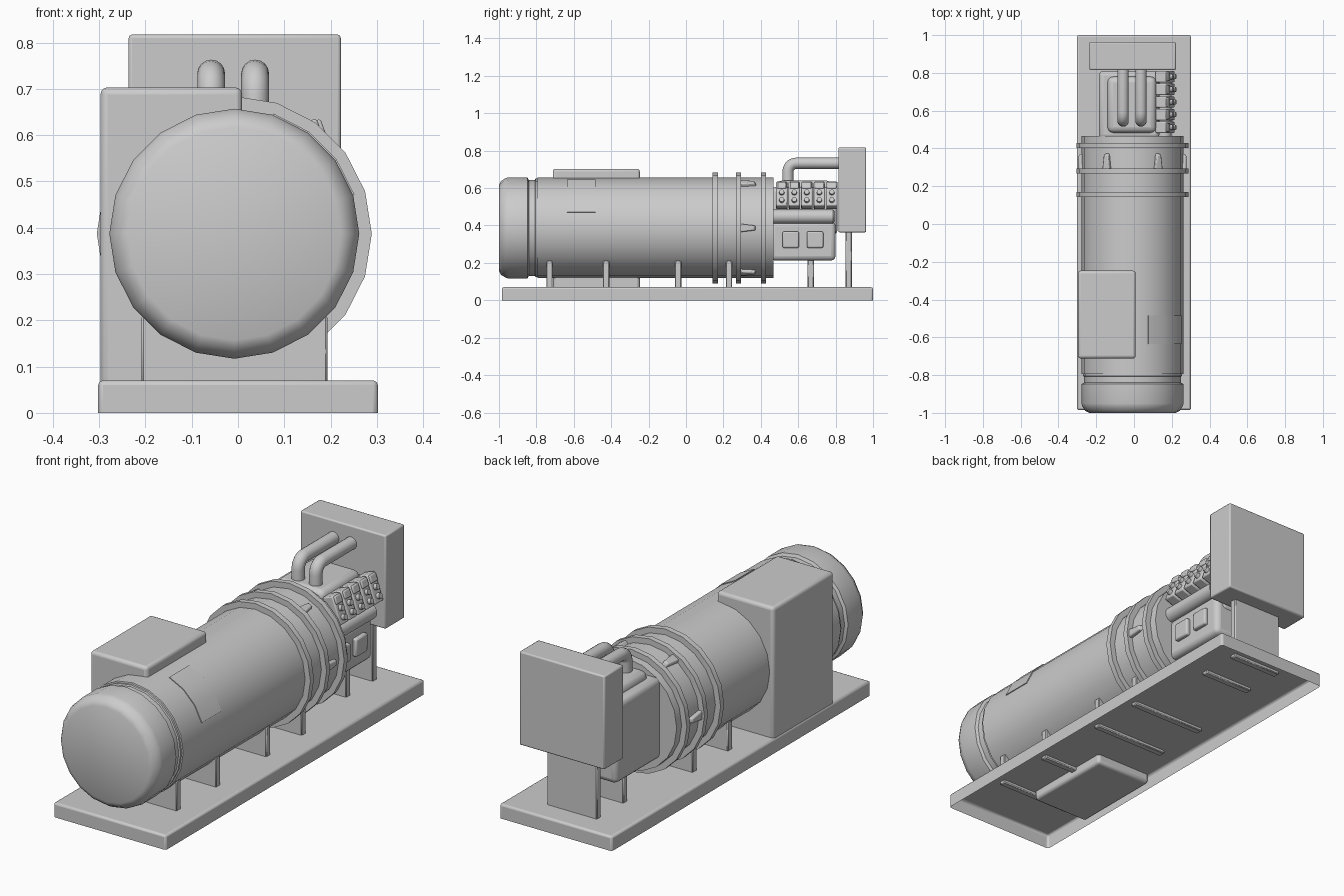
import bpy, bmesh
from math import sin, cos, pi, radians
from mathutils import Matrix, Vector

if "Cube" in bpy.data.objects:
    bpy.data.objects.remove(bpy.data.objects["Cube"])

CX, CZ = -0.008, 0.387      # tank axis
SIDES = 20


def finish(name, bm, bevel=0, seg=2, recalc=True):
    if recalc:
        bmesh.ops.recalc_face_normals(bm, faces=bm.faces[:])
    me = bpy.data.meshes.new(name)
    bm.to_mesh(me)
    bm.free()
    ob = bpy.data.objects.new(name, me)
    bpy.context.collection.objects.link(ob)
    if bevel:
        m = ob.modifiers.new("bevel", 'BEVEL')
        m.width, m.segments, m.limit_method = bevel, seg, 'ANGLE'
    bpy.ops.object.select_all(action='DESELECT')
    ob.select_set(True)
    bpy.context.view_layer.objects.active = ob
    bpy.ops.object.shade_smooth_by_angle(angle=radians(32))
    return ob


def box(name, x, y, z, bevel=0, seg=2, open_bottom=False, matrix=None):
    bm = bmesh.new()
    bmesh.ops.create_cube(bm, size=1)
    for v in bm.verts:
        for i, r in enumerate((x, y, z)):
            v.co[i] = (r[0] + r[1]) / 2 + v.co[i] * (r[1] - r[0])
    if open_bottom:
        bm.normal_update()
        low = [f for f in bm.faces if f.normal.z < -0.9]
        bmesh.ops.delete(bm, geom=low, context='FACES_ONLY')
    if matrix:
        bm.transform(matrix)
    return finish(name, bm, bevel, seg, not open_bottom)


def lathe(name, profile, cx=CX, cz=CZ, sides=SIDES, bevel=0):
    """Closed solid turned about the y direction; profile is (y, radius)."""
    bm = bmesh.new()
    rings = [[bm.verts.new((cx + r * cos(2 * pi * i / sides), y,
                            cz + r * sin(2 * pi * i / sides)))
              for i in range(sides)] for y, r in profile]
    for a, b in zip(rings, rings[1:]):
        for i in range(sides):
            j = (i + 1) % sides
            bm.faces.new((a[i], a[j], b[j], b[i]))
    bm.faces.new(rings[0])
    bm.faces.new(rings[-1])
    return finish(name, bm, bevel, 1)


# Skid base, hollow underneath
box("skid_base", (-0.302, 0.302), (-0.985, 1.0), (0, 0.07), 0.01, 2, True)

# Horizontal tank with grooved front cap
lathe("tank", [(-1.0, 0.23), (-0.99, 0.25), (-0.965, 0.266), (-0.95, 0.27),
               (-0.847, 0.27), (-0.84, 0.256), (-0.808, 0.256), (-0.805, 0.263),
               (-0.795, 0.263), (-0.793, 0.269), (0.467, 0.269)])

# Flange rings around the rear of the tank
for i, y in enumerate((0.143, 0.267, 0.402)):
    lathe(f"flange_ring_{i}", [(y, 0.25), (y, 0.297), (y + 0.027, 0.297), (y + 0.027, 0.25)])

# Tapered lugs between the flanges
for i in range(6):
    bm = bmesh.new()
    bmesh.ops.create_cube(bm, size=1)
    for v in bm.verts:
        back = v.co.y > 0
        outer = v.co.z > 0
        v.co = Vector((v.co.x * (0.025 if back else 0.045),
                       (0.365 if outer else 0.38) if back else 0.285,
                       0.285 if outer else 0.25))
    bm.transform(Matrix.Translation((CX, 0, CZ)) @ Matrix.Rotation(pi / 2 + i * pi / 3, 4, 'Y'))
    finish(f"flange_lug_{i}", bm, 0.006)

# Curved nameplate hugging the tank wall
bm = bmesh.new()
cols = []
for k in range(1, 5):
    a = radians(18 * k)
    cols.append([bm.verts.new((CX + r * cos(a), y, CZ + r * sin(a)))
                 for r, y in ((0.262, -0.635), (0.273, -0.635), (0.273, -0.485), (0.262, -0.485))])
for a, b in zip(cols, cols[1:]):
    for i in range(4):
        j = (i + 1) % 4
        bm.faces.new((a[i], a[j], b[j], b[i]))
bm.faces.new(cols[0])
bm.faces.new(cols[-1])
finish("curved_plate", bm)

# Large side housing on the left
box("side_housing", (-0.297, 0.009), (-0.712, -0.247), (0.025, 0.703), 0.015, 3)

# Tank saddles and rear supports
for i, y in enumerate((-0.73, -0.427, -0.042, 0.23)):
    box(f"tank_saddle_{i}", (-0.208, 0.193), (y - 0.017, y + 0.017), (0.055, 0.21), 0.004, 1)
box("engine_support", (-0.142, 0.126), (0.65, 0.684), (0.055, 0.26), 0.004, 1)
box("cabinet_support", (-0.142, 0.126), (0.853, 0.887), (0.055, 0.42), 0.004, 1)

# Rear control cabinet
box("control_cabinet", (-0.236, 0.222), (0.815, 0.963), (0.363, 0.817), 0.007, 2)

# Engine block, head and top cover
box("engine_block", (-0.186, 0.165), (0.45, 0.80), (0.213, 0.42), 0.025, 3)
box("engine_head", (-0.186, 0.135), (0.45, 0.81), (0.35, 0.605), 0.025, 3)
box("engine_cover", (-0.14, 0.118), (0.483, 0.78), (0.55, 0.64), 0.03, 3)
for i, y in enumerate((0.56, 0.69)):
    box(f"access_panel_{i}", (0.15, 0.185), (y - 0.044, y + 0.044), (0.28, 0.368), 0.008)
lathe("side_manifold", [(0.45, 0.038), (0.785, 0.038), (0.793, 0.03)], 0.16, 0.448, 16)

# Row of tilted cylinder units, each with two knobs
tilt = radians(-20)
for i in range(5):
    y = 0.512 + i * 0.067
    M = Matrix.Translation((0.165, y, 0.56)) @ Matrix.Rotation(tilt, 4, 'Y')
    box(f"cylinder_unit_{i}", (-0.03, 0.03), (-0.03, 0.03), (-0.068, 0.07), 0.006, 2, False, M)
    box(f"cylinder_cap_{i}", (0.0, 0.038), (-0.024, 0.024), (0.028, 0.066), 0.005, 2, False, M)
    for k, z in enumerate((0.005, -0.038)):
        bm = bmesh.new()
        bmesh.ops.create_cone(bm, cap_ends=True, segments=12, radius1=0.015,
                              radius2=0.013, depth=0.02)
        bm.transform(M @ Matrix.Translation((0.036, 0, z)) @ Matrix.Rotation(pi / 2, 4, 'Y'))
        finish(f"knob_{i}_{k}", bm)

# Pair of bent pipes from the cover to the cabinet
for i, x in enumerate((-0.058, 0.037)):
    bend = 0.045
    pts = [(0.545, 0.60)]
    for k in range(6):
        a = pi - k * pi / 10
        pts.append((0.545 + bend + bend * cos(a), 0.733 - bend + bend * sin(a)))
    pts.append((0.83, 0.733))
    bm = bmesh.new()
    rings = []
    for k, (y, z) in enumerate(pts):
        a = min(max(k - 1, 0), 5) * pi / 10
        n = Vector((0, -cos(a), sin(a)))
        rings.append([bm.verts.new(Vector((x, y, z)) + 0.03 *
                      (cos(t * pi / 8) * Vector((1, 0, 0)) + sin(t * pi / 8) * n))
                      for t in range(16)])
    for a, b in zip(rings, rings[1:]):
        for t in range(16):
            u = (t + 1) % 16
            bm.faces.new((a[t], a[u], b[u], b[t]))
    bm.faces.new(rings[0])
    bm.faces.new(rings[-1])
    finish(f"bent_pipe_{i}", bm)
